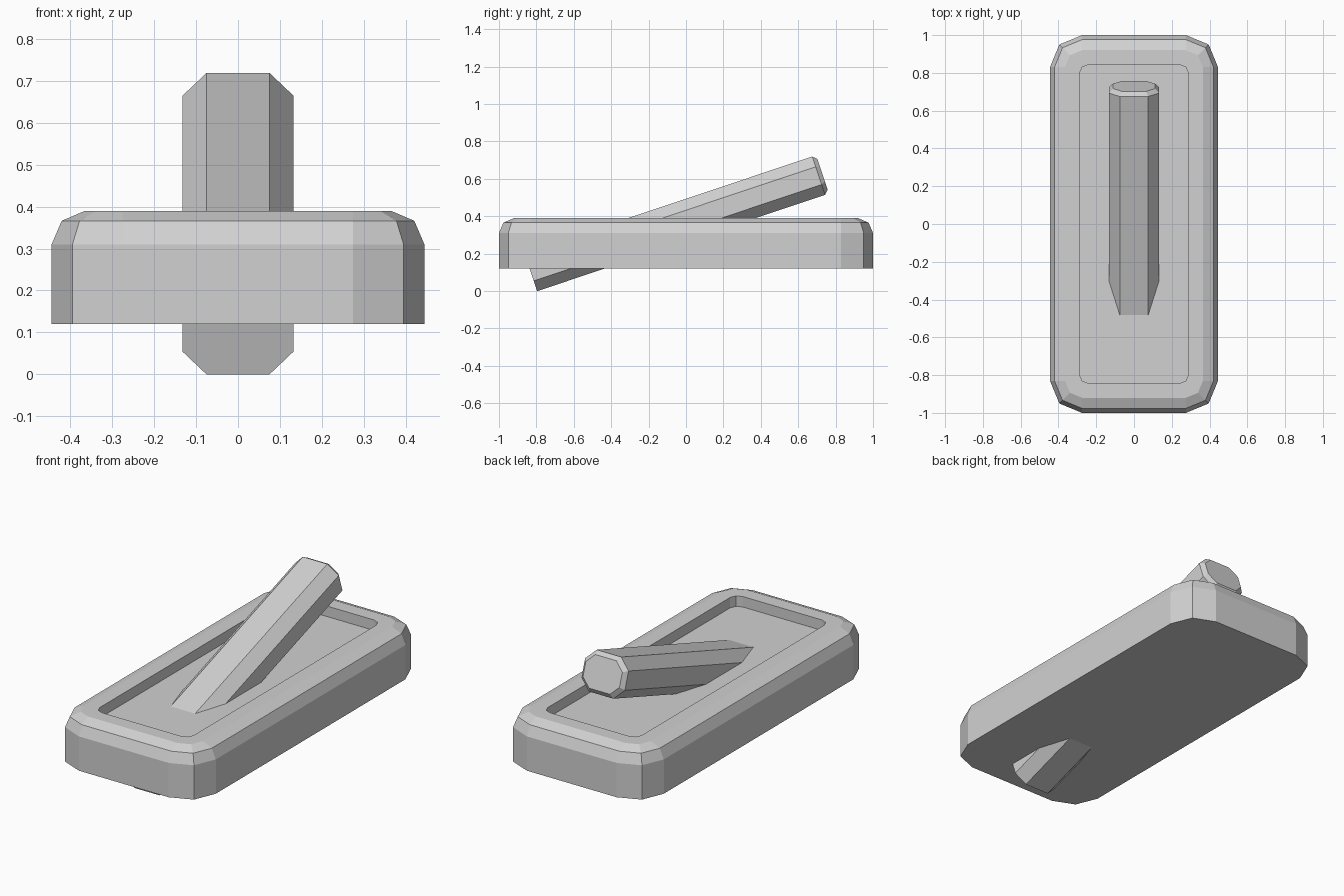
import bpy, bmesh
from math import pi, sin, cos, radians
from mathutils import Matrix

if "Cube" in bpy.data.objects:
    bpy.data.objects.remove(bpy.data.objects["Cube"], do_unlink=True)

# One plain grey for everything
grey = bpy.data.materials.new("light_grey")
grey.use_nodes = True
colour = (0.64, 0.64, 0.64, 1)
grey.diffuse_color = colour
grey.node_tree.nodes["Principled BSDF"].inputs["Base Color"].default_value = colour


def rounded_rect(half_x, half_y, radius, segments):
    """Counter-clockwise outline with each corner cut into segments."""
    points = []
    for i, (sx, sy) in enumerate([(1, 1), (-1, 1), (-1, -1), (1, -1)]):
        for k in range(segments + 1):
            a = (i + k / segments) * pi / 2
            points.append((sx * (half_x - radius) + radius * cos(a),
                           sy * (half_y - radius) + radius * sin(a)))
    return points


def loft(name, rings):
    """Closed, flat-faced solid through (outline, height) rings."""
    bm = bmesh.new()
    loops = [[bm.verts.new((x, y, z)) for x, y in outline] for outline, z in rings]
    for low, high in zip(loops, loops[1:]):
        for i in range(len(low)):
            j = (i + 1) % len(low)
            bm.faces.new((low[i], low[j], high[j], high[i]))
    bm.faces.new(loops[0][::-1])
    bm.faces.new(loops[-1])
    bmesh.ops.recalc_face_normals(bm, faces=bm.faces)
    mesh = bpy.data.meshes.new(name)
    bm.to_mesh(mesh)
    bm.free()
    mesh.materials.append(grey)
    obj = bpy.data.objects.new(name, mesh)
    bpy.context.collection.objects.link(obj)
    return obj


# Wall plate: rounded top edge, then a shallow recess
def plate_ring(inset, radius, z):
    return rounded_rect(0.445 - inset, 1 - inset, radius, 2), z


loft("switch_plate", [
    plate_ring(0, 0.17, 0.12),
    plate_ring(0, 0.17, 0.31),
    plate_ring(0.024, 0.146, 0.366),
    plate_ring(0.08, 0.09, 0.39),
    plate_ring(0.157, 0.045, 0.39),
    plate_ring(0.157, 0.045, 0.332),
])

# Toggle lever: chamfered bar running through the plate, bevelled at the free end
lever = loft("toggle_lever", [
    (rounded_rect(0.133, 0.108, 0.058, 1), -0.755),
    (rounded_rect(0.133, 0.108, 0.058, 1), 0.868),
    (rounded_rect(0.112, 0.087, 0.048, 1), 0.89),
])
tilt = radians(18.5)
lever.data.transform(Matrix.Rotation(tilt - pi / 2, 4, "X") @ Matrix.Translation((0, -0.36, 0)))
